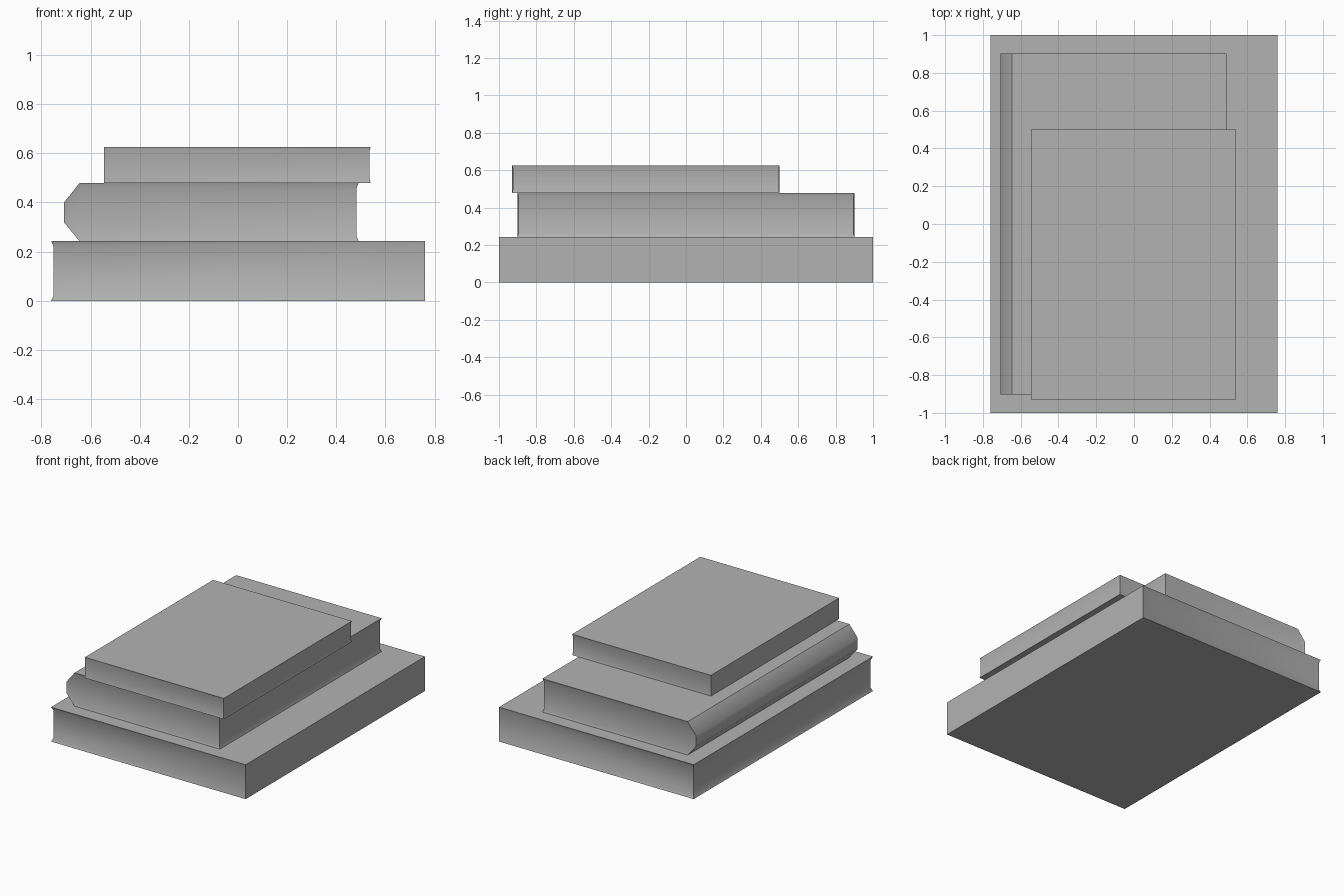
import bpy
import bmesh
import math

cube = bpy.data.objects.get("Cube")
if cube:
    bpy.data.objects.remove(cube, do_unlink=True)

grey = bpy.data.materials.new("plain grey")
grey.use_nodes = True
GREY = (0.45, 0.45, 0.45, 1)
grey.diffuse_color = GREY
grey.node_tree.nodes["Principled BSDF"].inputs["Base Color"].default_value = GREY


def book(name, profile, y_front, y_back, fore_dir, rim, depth):
    """Extrude an x-z profile along y, then sink the three page sides between the covers."""
    bm = bmesh.new()
    end = bm.faces.new([bm.verts.new((x, y_front, z)) for x, z in profile])
    grown = bmesh.ops.extrude_face_region(bm, geom=[end])["geom"]
    verts = [g for g in grown if isinstance(g, bmesh.types.BMVert)]
    bmesh.ops.translate(bm, verts=verts, vec=(0, y_back - y_front, 0))
    bmesh.ops.recalc_face_normals(bm, faces=bm.faces[:])
    bm.normal_update()

    # Page block: both ends and the edge opposite the spine
    pages = [f for f in bm.faces
             if abs(f.normal.y) > 0.9 or f.normal.x * fore_dir > 0.9]
    bmesh.ops.inset_region(bm, faces=pages, thickness=rim, depth=0,
                           use_boundary=True, use_even_offset=True)
    normals = [f.normal.copy() for f in pages]
    for face, normal in zip(pages, normals):
        for v in face.verts:
            v.co -= normal * depth
    bmesh.ops.recalc_face_normals(bm, faces=bm.faces[:])

    mesh = bpy.data.meshes.new(name)
    bm.to_mesh(mesh)
    bm.free()
    mesh.materials.append(grey)
    obj = bpy.data.objects.new(name, mesh)
    bpy.context.collection.objects.link(obj)
    bpy.ops.object.select_all(action="DESELECT")
    obj.select_set(True)
    bpy.context.view_layer.objects.active = obj
    bpy.ops.object.shade_smooth_by_angle(angle=math.radians(42))
    return obj


def box_profile(x0, x1, z0, z1):
    return [(x0, z0), (x1, z0), (x1, z1), (x0, z1)]


# Large bottom book, flat spine on the left
book("bottom_book", box_profile(-0.76, 0.76, 0, 0.243), -1, 1, -1, 0.022, 0.01)

# Middle book, rounded spine on the right
rounded = [(-0.645, 0.243), (0.49, 0.243), (0.49, 0.479),
           (-0.645, 0.479), (-0.708, 0.4), (-0.708, 0.319)]
book("middle_book", rounded, -0.902, 0.902, 1, 0.02, 0.007)

# Small top book, flat spine on the right
book("top_book", box_profile(-0.545, 0.54, 0.479, 0.626), -0.93, 0.5, 1, 0.014, 0.004)
